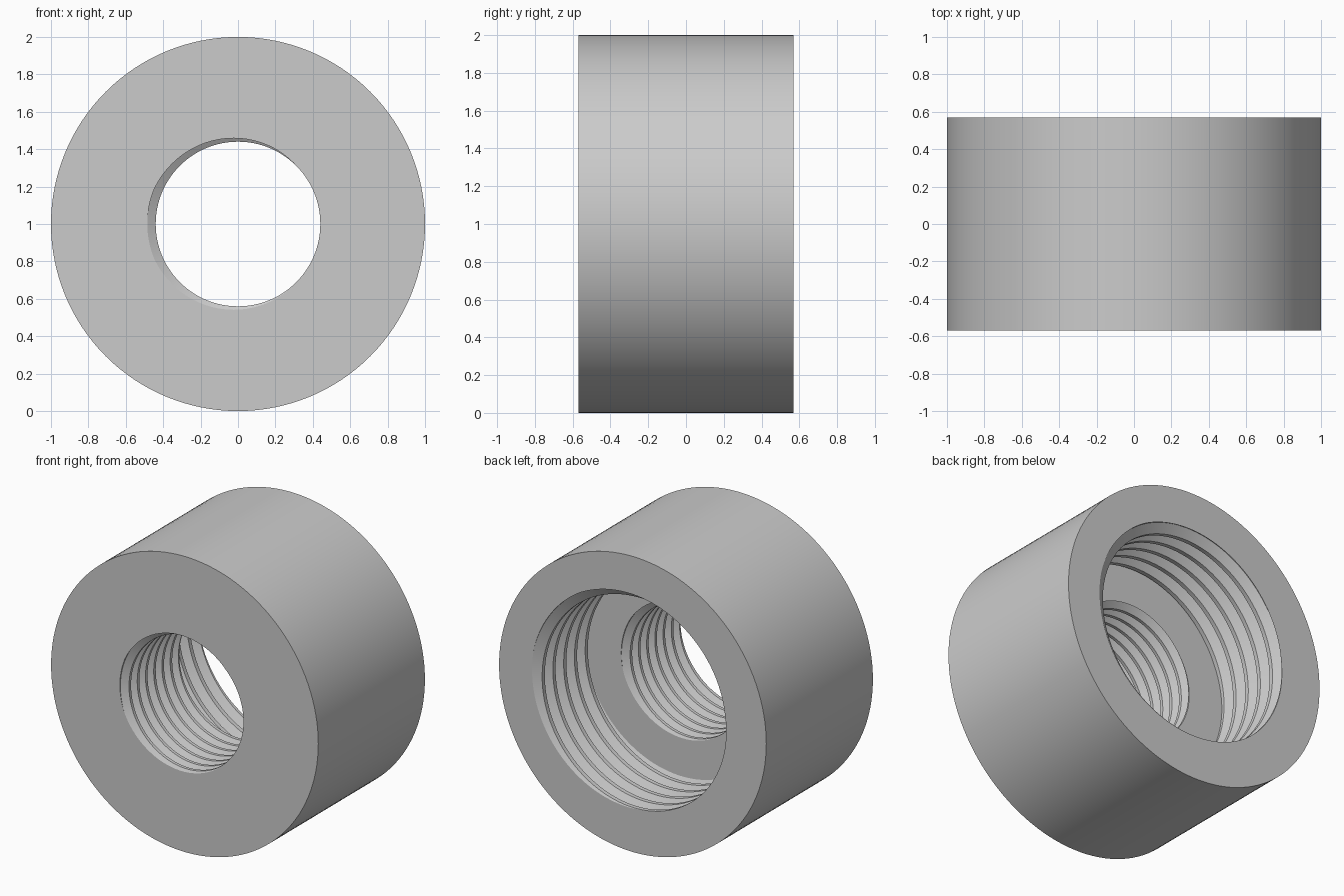
import bpy, bmesh
from math import cos, sin, tau

cube = bpy.data.objects.get("Cube")
if cube:
    bpy.data.objects.remove(cube)

SEG = 128
HALF = 0.57      # half the length along y
STEP = 0.0       # where the wide bore meets the narrow one

steel = bpy.data.materials.new("plain grey")
steel.use_nodes = True
grey = (0.6, 0.6, 0.6, 1)
steel.diffuse_color = grey
steel.node_tree.nodes["Principled BSDF"].inputs["Base Color"].default_value = grey

bm = bmesh.new()


def ring(radius, y):
    return [bm.verts.new((radius * cos(tau * i / SEG), y, 1 + radius * sin(tau * i / SEG)))
            for i in range(SEG + 1)]


def bridge(a, b):
    for i in range(SEG):
        bm.faces.new((a[i], a[i + 1], b[i + 1], b[i]))


def threaded_bore(minor, major, pitch, y0, y1, root_y, root_turn):
    """Helical internal thread cut off flat at both ends; returns the end rings."""
    # corners of the tooth as fractions of the pitch, measured from the root centre
    corners = (-0.0625, 0.0625, 0.375, 0.625)

    def radius(phase):
        d = abs((phase + 0.5) % 1 - 0.5)
        t = min(max((d - 0.0625) / 0.3125, 0), 1)
        return major + (minor - major) * t

    turns = int((y1 - y0) / pitch) + 3
    rows = [k + c for k in range(-turns, turns + 1) for c in corners]
    columns = []
    for i in range(SEG + 1):
        turn = i / SEG
        shift = root_turn - turn
        column = []
        for row in rows:
            y = min(max(root_y + (row + shift) * pitch, y0), y1)
            r = radius((y - root_y) / pitch - shift)
            column.append(bm.verts.new((r * cos(tau * turn), y, 1 + r * sin(tau * turn))))
        columns.append(column)
    for a, b in zip(columns, columns[1:]):
        for j in range(len(rows) - 1):
            if max(v.co.y for v in (a[j], a[j + 1], b[j], b[j + 1])) - min(
                    v.co.y for v in (a[j], a[j + 1], b[j], b[j + 1])) > 1e-6:
                bm.faces.new((a[j], a[j + 1], b[j + 1], b[j]))
    return [c[0] for c in columns], [c[-1] for c in columns]


# Outer wall
outer_front, outer_back = ring(1, -HALF), ring(1, HALF)
bridge(outer_front, outer_back)

# Narrow front bore and wide back bore
narrow_front, narrow_back = threaded_bore(0.44, 0.485, 0.088, -HALF, STEP, -HALF, 0.5)
wide_front, wide_back = threaded_bore(0.70, 0.76, 0.115, STEP, HALF, HALF, 0.1)

# Flat end faces and the inner shoulder
bridge(outer_front, narrow_front)
bridge(narrow_back, wide_front)
bridge(wide_back, outer_back)

bmesh.ops.remove_doubles(bm, verts=bm.verts[:], dist=1e-5)
loose = [v for v in bm.verts if not v.link_faces]
bmesh.ops.delete(bm, geom=loose, context="VERTS")
bmesh.ops.recalc_face_normals(bm, faces=bm.faces[:])

mesh = bpy.data.meshes.new("threaded_adapter")
bm.to_mesh(mesh)
bm.free()
mesh.materials.append(steel)
adapter = bpy.data.objects.new("threaded_adapter", mesh)
bpy.context.collection.objects.link(adapter)

# Smooth walls with crisp thread and rim edges
bpy.ops.object.select_all(action="DESELECT")
adapter.select_set(True)
bpy.context.view_layer.objects.active = adapter
bpy.ops.object.shade_smooth_by_angle(angle=0.5)
